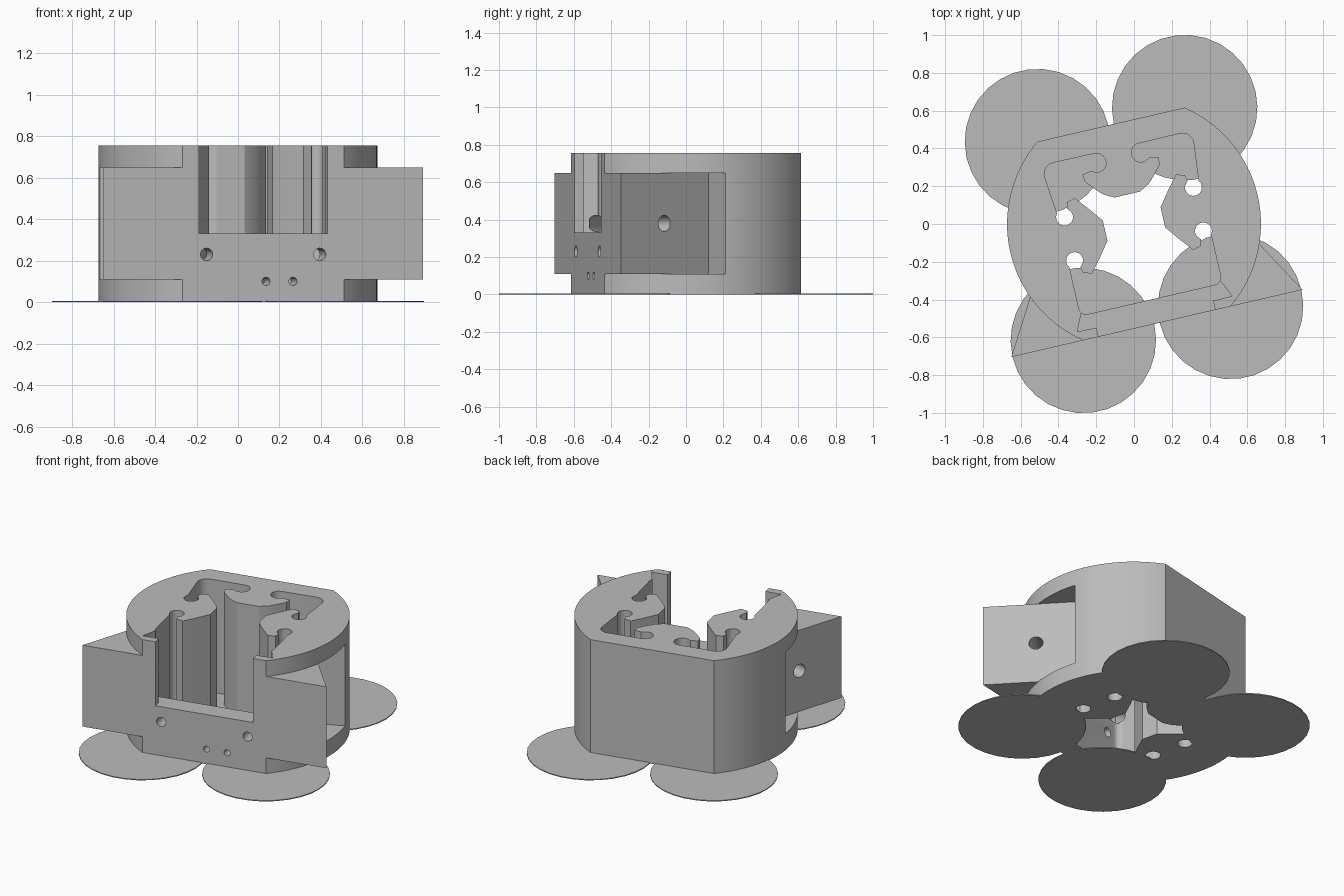
import bpy, bmesh, math
from mathutils import Matrix, Vector

if "Cube" in bpy.data.objects:
    bpy.data.objects.remove(bpy.data.objects["Cube"])

TURN = math.radians(13)
HEIGHT, RADIUS, HALF_DEPTH = 0.755, 0.672, 0.54
EAR_LOW, EAR_HIGH = 0.11, 0.65

grey = bpy.data.materials.new("plain grey")
grey.use_nodes = True
grey.diffuse_color = (0.5, 0.5, 0.5, 1)
grey.node_tree.nodes["Principled BSDF"].inputs["Base Color"].default_value = (0.5, 0.5, 0.5, 1)


def finish(name, bm):
    bmesh.ops.recalc_face_normals(bm, faces=bm.faces)
    mesh = bpy.data.meshes.new(name)
    bm.to_mesh(mesh)
    bm.free()
    mesh.materials.append(grey)
    obj = bpy.data.objects.new(name, mesh)
    bpy.context.collection.objects.link(obj)
    return obj


def prism(name, outline, low, high):
    bm = bmesh.new()
    face = bm.faces.new([bm.verts.new((x, y, low)) for x, y in outline])
    grown = bmesh.ops.extrude_face_region(bm, geom=[face])["geom"]
    bmesh.ops.translate(bm, vec=(0, 0, high - low),
                        verts=[v for v in grown if isinstance(v, bmesh.types.BMVert)])
    return finish(name, bm)


def drill(name, start, end, radius):
    start, end = Vector(start), Vector(end)
    axis = end - start
    bm = bmesh.new()
    bmesh.ops.create_cone(bm, cap_ends=True, segments=24, radius1=radius, radius2=radius,
                          depth=axis.length,
                          matrix=Matrix.Translation((start + end) / 2)
                          @ axis.to_track_quat("Z", "Y").to_matrix().to_4x4())
    return finish(name, bm)


def combine(target, tool, operation="DIFFERENCE"):
    mod = target.modifiers.new(tool.name, "BOOLEAN")
    mod.operation, mod.object, mod.solver = operation, tool, "EXACT"
    bpy.context.view_layer.objects.active = target
    bpy.ops.object.modifier_apply(modifier=mod.name)
    bpy.data.objects.remove(tool)


def arc(x, y, r, a, b, steps=10):
    angles = [math.radians(a + (b - a) * i / steps) for i in range(steps + 1)]
    return [(x + r * math.cos(t), y + r * math.sin(t)) for t in angles]


def mirror(half):
    return half + [(-x, y) for x, y in reversed(half)]


# Round housing with flat front and back
side = math.degrees(math.asin(HALF_DEPTH / RADIUS))
body = prism("housing", mirror(arc(0, 0, RADIUS, -side, side, 32)), 0, HEIGHT)

# Side ears, trimmed at a slant with recesses running into the housing
combine(body, prism("ear_block", mirror([(0.86, -HALF_DEPTH), (0.86, -0.1)]),
                    EAR_LOW, EAR_HIGH), "UNION")
for s in (1, -1):
    recess = [(0.465, 0.016), (0.95, 0.123), (0.95, -0.62), (0.838, -0.62)]
    combine(body, prism("recess", [(s * x, y) for x, y in recess], EAR_LOW, EAR_HIGH))

# Cavity with hooked tongues on the back and both sides
tongue = [(0.328, -0.16), (0.32, -0.192), (0.276, -0.205), (0.22, -0.138), (0.157, -0.055)]
cavity = arc(0.345, -0.37, 0.04, -90, 0, 6)
cavity += arc(0.35, -0.118, 0.045, -40, 205)
cavity += tongue + [(x, -y) for x, y in reversed(tongue)]
cavity += arc(0.35, 0.118, 0.045, 155, 400)
cavity += arc(0.345, 0.352, 0.06, 0, 90, 8)
cavity += arc(0.12, 0.36, 0.05, 90, 285)
cavity += [(0.16, 0.325), (0.207, 0.316), (0.203, 0.275), (0.165, 0.232), (0.125, 0.19), (0.07, 0.16)]
combine(body, prism("cavity", mirror(cavity), -0.1, 1))

# Open front with grooves for a sliding plate
slot = [(0.317, -0.62), (0.317, -0.49), (0.42, -0.488), (0.38, -0.4), (0.34, -0.35)]
combine(body, prism("front_slot", mirror(slot), 0.33, 1))

# Holes in the front wall and in the ears
for x, z, r in ((-0.28, 0.23, 0.03), (0.28, 0.23, 0.03), (0.014, 0.1, 0.02), (0.147, 0.1, 0.02)):
    combine(body, drill("front_hole", (x, -0.6, z), (x, -0.36, z), r))
for s in (1, -1):
    combine(body, drill("ear_hole", (s * 0.72, -0.212, 0.38), (s * 0.38, -0.408, 0.38), 0.043))

body.rotation_euler.z = TURN
bpy.ops.object.select_all(action="DESELECT")
body.select_set(True)
bpy.context.view_layer.objects.active = body
bpy.ops.object.shade_smooth_by_angle(angle=math.radians(25))

# Thin round feet under the four corners
for sx, across in ((1, "left"), (-1, "right")):
    for sy, along in ((1, "back"), (-1, "front")):
        foot = prism(f"{along}_{across}_foot",
                     arc(sx * 0.4, sy * HALF_DEPTH, 0.385, 0, 348, 29), 0, 0.006)
        foot.rotation_euler.z = TURN
